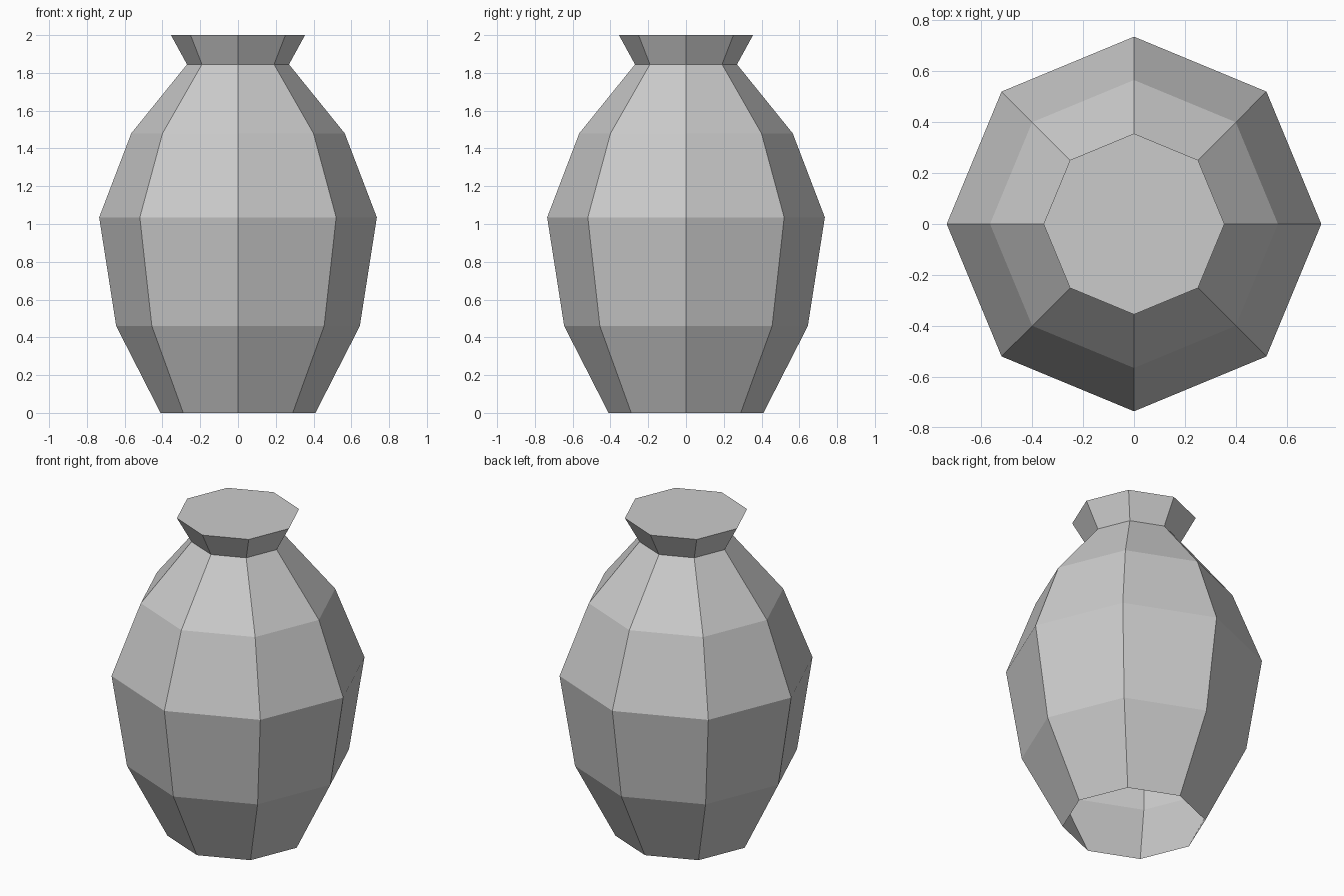
import bpy
import bmesh
from math import cos, sin, tau

cube = bpy.data.objects.get("Cube")
if cube:
    bpy.data.objects.remove(cube, do_unlink=True)

SIDES = 8
# Radius and height of each ring, from the open foot to the lip
PROFILE = [(0.41, 0.0), (0.645, 0.46), (0.735, 1.035),
           (0.565, 1.48), (0.27, 1.845), (0.355, 2.0)]

# Clay colour
clay = bpy.data.materials.new("grey_clay")
clay.use_nodes = True
colour = (0.6, 0.6, 0.6, 1.0)
clay.diffuse_color = colour
clay.node_tree.nodes["Principled BSDF"].inputs["Base Color"].default_value = colour

# Faceted vase body: one skin, open below
bm = bmesh.new()
rings = [[bm.verts.new((r * cos(tau * i / SIDES), r * sin(tau * i / SIDES), z))
          for i in range(SIDES)] for r, z in PROFILE]
for low, high in zip(rings, rings[1:]):
    for i in range(SIDES):
        j = (i + 1) % SIDES
        bm.faces.new((low[i], low[j], high[j], high[i]))

# Flat cap closing the mouth
bm.faces.new(rings[-1])

mesh = bpy.data.meshes.new("vase")
bm.to_mesh(mesh)
bm.free()
mesh.materials.append(clay)
vase = bpy.data.objects.new("vase", mesh)
bpy.context.collection.objects.link(vase)
